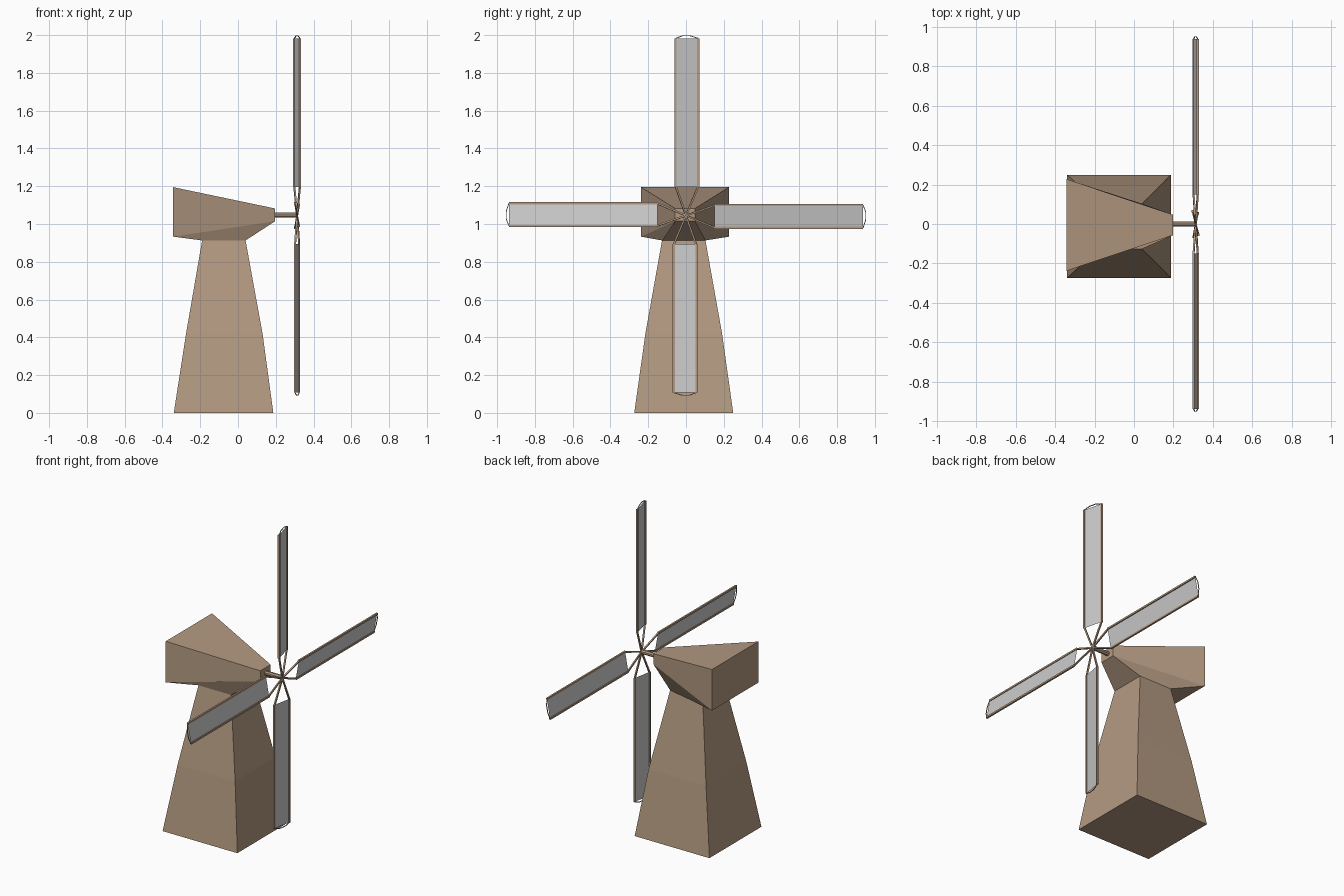
import bpy, bmesh, math
from mathutils import Vector, Matrix

if "Cube" in bpy.data.objects:
    bpy.data.objects.remove(bpy.data.objects["Cube"])

wood = bpy.data.materials.new("brown_wood")
wood.diffuse_color = (0.45, 0.32, 0.22, 1)
wood.use_nodes = True
wood.node_tree.nodes["Principled BSDF"].inputs["Base Color"].default_value = wood.diffuse_color
HUB = Vector((0.313, 0, 1.045))


def finish(bm, name, mat=None):
    bmesh.ops.recalc_face_normals(bm, faces=bm.faces)
    me = bpy.data.meshes.new(name)
    bm.to_mesh(me)
    bm.free()
    ob = bpy.data.objects.new(name, me)
    bpy.context.collection.objects.link(ob)
    if mat:
        me.materials.append(mat)
    return ob


def beam(bm, p, q, w, sides=4):
    """Straight bar of width w between two points."""
    p, q = Vector(p), Vector(q)
    d = q - p
    rot = d.to_track_quat('Z', 'Y').to_matrix().to_4x4()
    turn = Matrix.Rotation(math.pi / sides, 4, 'Z')
    r = w / 2 / math.cos(math.pi / sides)
    bmesh.ops.create_cone(bm, cap_ends=True, segments=sides, radius1=r, radius2=r,
                          depth=d.length, matrix=Matrix.Translation((p + q) / 2) @ rot @ turn)


# Tower and cap: four-cornered rings joined upward
# each ring: back x, front x, back half-width, front half-width, back z, front z
rings = [(-0.34, 0.187, 0.262, 0.262, 0, 0),
         (-0.275, 0.13, 0.203, 0.203, 0.42, 0.42),
         (-0.19, 0.04, 0.115, 0.115, 0.913, 0.913),
         (-0.343, 0.197, 0.233, 0.052, 0.933, 1.015),
         (-0.343, 0.197, 0.233, 0.052, 1.195, 1.082)]
bm = bmesh.new()
prev = None
for i, (xb, xf, wb, wf, zb, zf) in enumerate(rings):
    cy = -0.012 if i < 3 else -0.005
    ring = [bm.verts.new(c) for c in ((xb, cy - wb, zb), (xf, cy - wf, zf),
                                      (xf, cy + wf, zf), (xb, cy + wb, zb))]
    if prev:
        for k in range(4):
            n = (k + 1) % 4
            bm.faces.new((prev[k], prev[n], ring[n], ring[k]))
    else:
        bm.faces.new(ring[::-1])
    prev = ring
bm.faces.new(prev)
finish(bm, "tower_and_cap", wood)

# Drive shaft
bm = bmesh.new()
beam(bm, (0.18, 0, 1.048), (0.312, 0, 1.048), 0.026, 8)
finish(bm, "shaft", wood)

# Four pitched sails; local y is across the sail, local z runs outward from the hub
R0, R1, TIP = 0.15, 0.938, 0.953
for k, label in enumerate(("top", "left", "bottom", "right")):
    half = 0.015 if k == 0 else 0.011
    lo, hi = (half, -0.055), (-half, 0.065)
    place = Matrix.Translation(HUB) @ Matrix.Rotation(k * math.pi / 2, 4, 'X')

    bm = bmesh.new()
    tips = []
    for x, y in (lo, hi):
        beam(bm, (x, y, R0), (x, y, R1), 0.011)               # long spar
        beam(bm, (0, 0, 0), (x, y, R0 + 0.005), 0.009)        # strut to hub
        tip = (x * 0.35, y * 0.35, TIP - 0.002)
        beam(bm, (x, y, R1), tip, 0.004)                      # tip wire
        tips.append(tip)
    beam(bm, tips[0], tips[1], 0.004)
    bm.transform(place)
    finish(bm, label + "_sail_frame", wood)

    # Grey cloth stretched between the spars
    bm = bmesh.new()
    bm.faces.new([bm.verts.new((x, y, z)) for (x, y), z in
                  ((lo, R0), (hi, R0), (hi, R1), (lo, R1))])
    bmesh.ops.solidify(bm, geom=bm.faces[:], thickness=0.003)
    bm.transform(place)
    finish(bm, label + "_sail_cloth")
